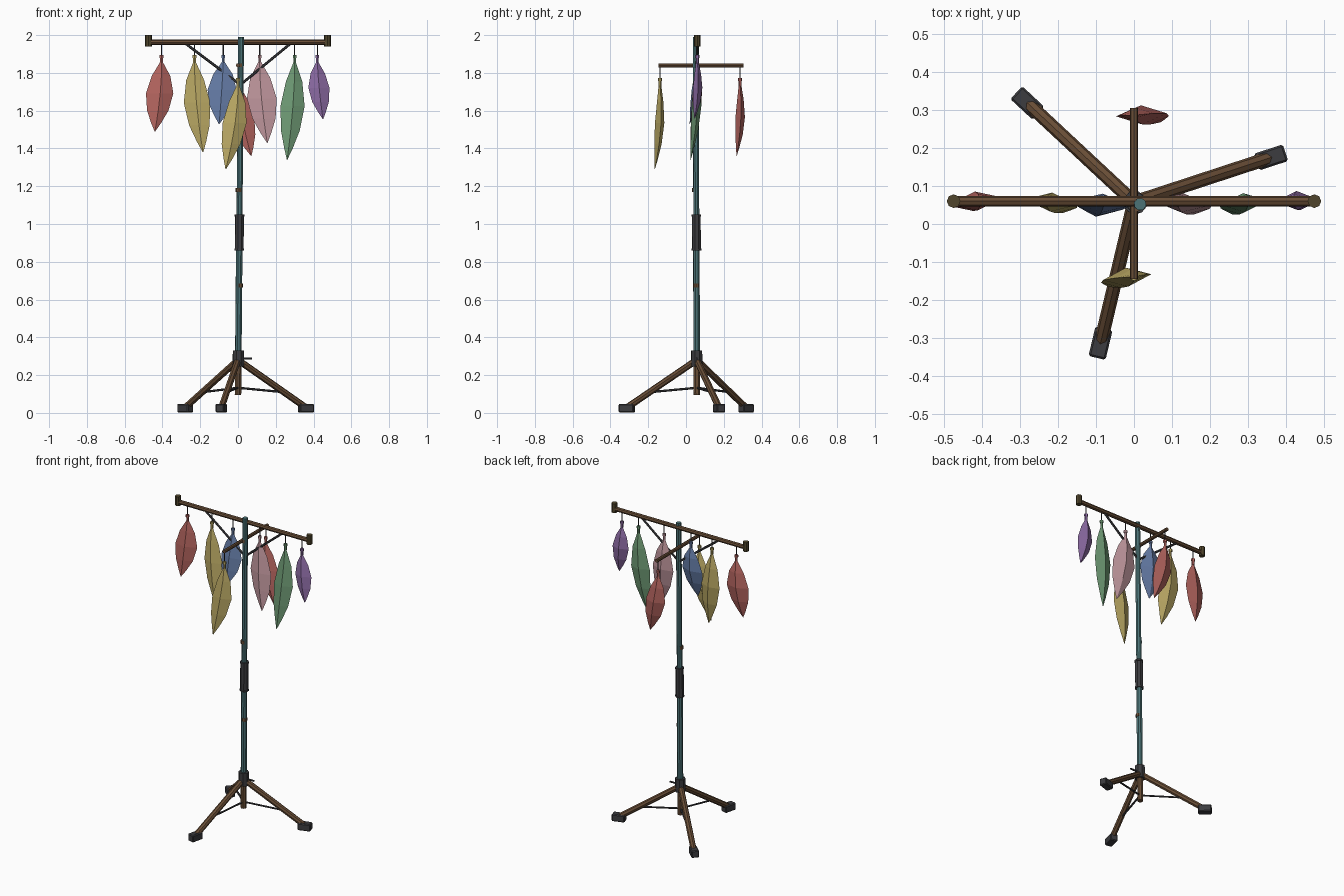
import bpy, bmesh, math
from mathutils import Vector

old = bpy.data.objects.get("Cube")
if old:
    bpy.data.objects.remove(old)

COLOURS = {
    "red": (0.46, 0.13, 0.115), "yellow": (0.50, 0.40, 0.13),
    "blue": (0.13, 0.20, 0.38), "pink": (0.53, 0.31, 0.34),
    "green": (0.16, 0.33, 0.18), "purple": (0.27, 0.15, 0.38),
    "wood_brown": (0.14, 0.075, 0.037), "teal": (0.07, 0.17, 0.18),
    "dark_grey": (0.045, 0.045, 0.05), "bronze": (0.08, 0.06, 0.025),
}
MATS = {}
for label, rgb in COLOURS.items():
    m = bpy.data.materials.new(label)
    m.use_nodes = True
    m.diffuse_color = (*rgb, 1)
    bsdf = m.node_tree.nodes["Principled BSDF"]
    bsdf.inputs["Base Color"].default_value = (*rgb, 1)
    bsdf.inputs["Roughness"].default_value = 0.8
    MATS[label] = m


def finish(bm, name, colour):
    bmesh.ops.recalc_face_normals(bm, faces=bm.faces)
    mesh = bpy.data.meshes.new(name)
    bm.to_mesh(mesh)
    bm.free()
    mesh.materials.append(MATS[colour])
    ob = bpy.data.objects.new(name, mesh)
    bpy.context.collection.objects.link(ob)
    return ob


def rod(name, a, b, r, colour, sides=8):
    """Straight faceted rod from a to b."""
    a, b = Vector(a), Vector(b)
    bm = bmesh.new()
    bmesh.ops.create_cone(bm, cap_ends=True, segments=sides, radius1=r, radius2=r, depth=(b - a).length)
    ob = finish(bm, name, colour)
    ob.rotation_euler = (b - a).to_track_quat("Z", "Y").to_euler()
    ob.location = (a + b) / 2


def foot_block(name, centre, angle):
    """Rubber foot with bevelled edges, pointing along its leg."""
    bm = bmesh.new()
    bmesh.ops.create_cube(bm, size=1)
    bmesh.ops.scale(bm, vec=(0.08, 0.046, 0.046), verts=bm.verts)
    bmesh.ops.bevel(bm, geom=bm.edges[:], offset=0.005, segments=1, affect="EDGES")
    ob = finish(bm, name, "dark_grey")
    ob.location = centre
    ob.rotation_euler.z = angle


def pod(name, colour, top, tip, half_width, thick, yaw):
    """Flattened leaf shape with a central ridge, bending towards its tip."""
    top, tip = Vector(top), Vector(tip)
    section = [(1, 0), (0, 1), (-1, 0), (0, -1)]
    stations = [(0, 0.1), (0.2, 0.68), (0.45, 1), (0.7, 0.78), (0.88, 0.36), (1, 0.02)]
    bm = bmesh.new()
    rings = []
    for t, s in stations:
        c = top + (tip - top) * t ** 1.6
        c.y += 0.006 * math.sin(math.pi * t)
        c.z = top.z + (tip.z - top.z) * t
        ring = []
        for u, v in section:
            x, y = u * half_width * s, v * max(thick * s, 0.007 * (t == 0))
            ring.append(bm.verts.new((c.x + x * math.cos(yaw) - y * math.sin(yaw),
                                      c.y + x * math.sin(yaw) + y * math.cos(yaw), c.z)))
        rings.append(ring)
    for lo, hi in zip(rings, rings[1:]):
        for i in range(len(section)):
            j = (i + 1) % len(section)
            bm.faces.new((lo[i], lo[j], hi[j], hi[i]))
    bm.faces.new(rings[0])
    bm.faces.new(rings[-1])
    finish(bm, name, colour)


# Pole, grip and hub
def pole_at(z):
    t = (z - 0.1) / 1.89
    return Vector((0.016 * t, 0.057 - 0.005 * t, z))


rod("pole_stub", pole_at(0.095), pole_at(0.27), 0.018, "wood_brown")
rod("lower_pole", pole_at(0.26), pole_at(0.9), 0.018, "teal")
rod("upper_pole", pole_at(0.9), pole_at(1.99), 0.0165, "teal")
rod("grip", pole_at(0.86), pole_at(1.05), 0.0245, "dark_grey")
for z in (0.865, 1.045):
    rod("grip_rim", pole_at(z - 0.005), pole_at(z + 0.005), 0.027, "dark_grey")
rod("hub", pole_at(0.245), pole_at(0.33), 0.031, "dark_grey")
rod("locking_knob", (0.01, 0.057, 0.288), (0.075, 0.057, 0.288), 0.006, "dark_grey", 6)

# Worn collars sitting slightly off the pole axis
for z, dx, dy in ((0.675, 0.004, -0.002), (1.18, -0.005, -0.004), (1.84, -0.006, -0.002)):
    p = pole_at(z) + Vector((dx, dy, 0))
    half = Vector((0, 0, 0.01))
    rod("pole_collar", p - half, p + half, 0.0175, "wood_brown")

# Tripod legs, feet and spreaders
hub = Vector((0, 0.057, 0.28))
for x, y in ((-0.28, 0.318), (0.36, 0.175), (-0.088, -0.313)):
    foot = Vector((x, y, 0.028))
    angle = math.atan2(y - hub.y, x - hub.x)
    rod("leg", hub, foot, 0.018, "wood_brown")
    foot_block("foot", (x, y, 0.025), angle)
    rod("spreader", pole_at(0.133), hub.lerp(foot, 0.64) - Vector((0, 0, 0.008)), 0.006, "dark_grey", 6)

# Cross bars, end caps and braces
BAR_Y, BAR_Z, ARM_Z = 0.06, 1.962, 1.84
rod("cross_bar", (-0.475, BAR_Y, BAR_Z), (0.475, BAR_Y, BAR_Z), 0.014, "wood_brown")
rod("short_arm", (0, -0.145, ARM_Z), (0, 0.305, ARM_Z), 0.011, "wood_brown")
for s in (-1, 1):
    rod("end_cap", (s * 0.474, BAR_Y, 1.94), (s * 0.474, BAR_Y, 2.0), 0.018, "bronze")
    rod("brace", (s * 0.28, BAR_Y, 1.957), (0.012 + s * 0.01, 0.055, 1.745), 0.007, "dark_grey", 6)

# Hanging pods: colour, hang point, tip, half width, yaw
PODS = [
    ("red", (-0.405, 0.06, BAR_Z), (-0.44, 0.04, 1.49), 0.073, 0.12),
    ("yellow", (-0.23, 0.06, BAR_Z), (-0.185, 0.03, 1.38), 0.07, -0.1),
    ("blue", (-0.078, 0.06, BAR_Z), (-0.10, 0.02, 1.53), 0.077, -0.08),
    ("pink", (0.115, 0.06, BAR_Z), (0.155, 0.025, 1.43), 0.079, -0.08),
    ("green", (0.30, 0.06, BAR_Z), (0.26, 0.025, 1.34), 0.064, 0.08),
    ("purple", (0.42, 0.06, BAR_Z), (0.45, 0.045, 1.555), 0.056, 0.05),
    ("yellow", (0, -0.138, ARM_Z), (-0.065, -0.165, 1.29), 0.064, 0.12),
    ("red", (0, 0.286, ARM_Z), (0.07, 0.268, 1.36), 0.067, 0.06),
]
for colour, hang, tip, width, yaw in PODS:
    h = Vector(hang)
    down = Vector((0, 0, -1))
    rod("cord", h, h + down * 0.08, 0.003, "dark_grey", 5)
    rod("pod_bead", h + down * 0.067, h + down * 0.082, 0.0115, colour, 6)
    rod("pod_neck", h + down * 0.08, h + down * 0.11, 0.008, colour, 6)
    pod("leaf_pod", colour, h + down * 0.105, tip, width, 0.025, yaw)
